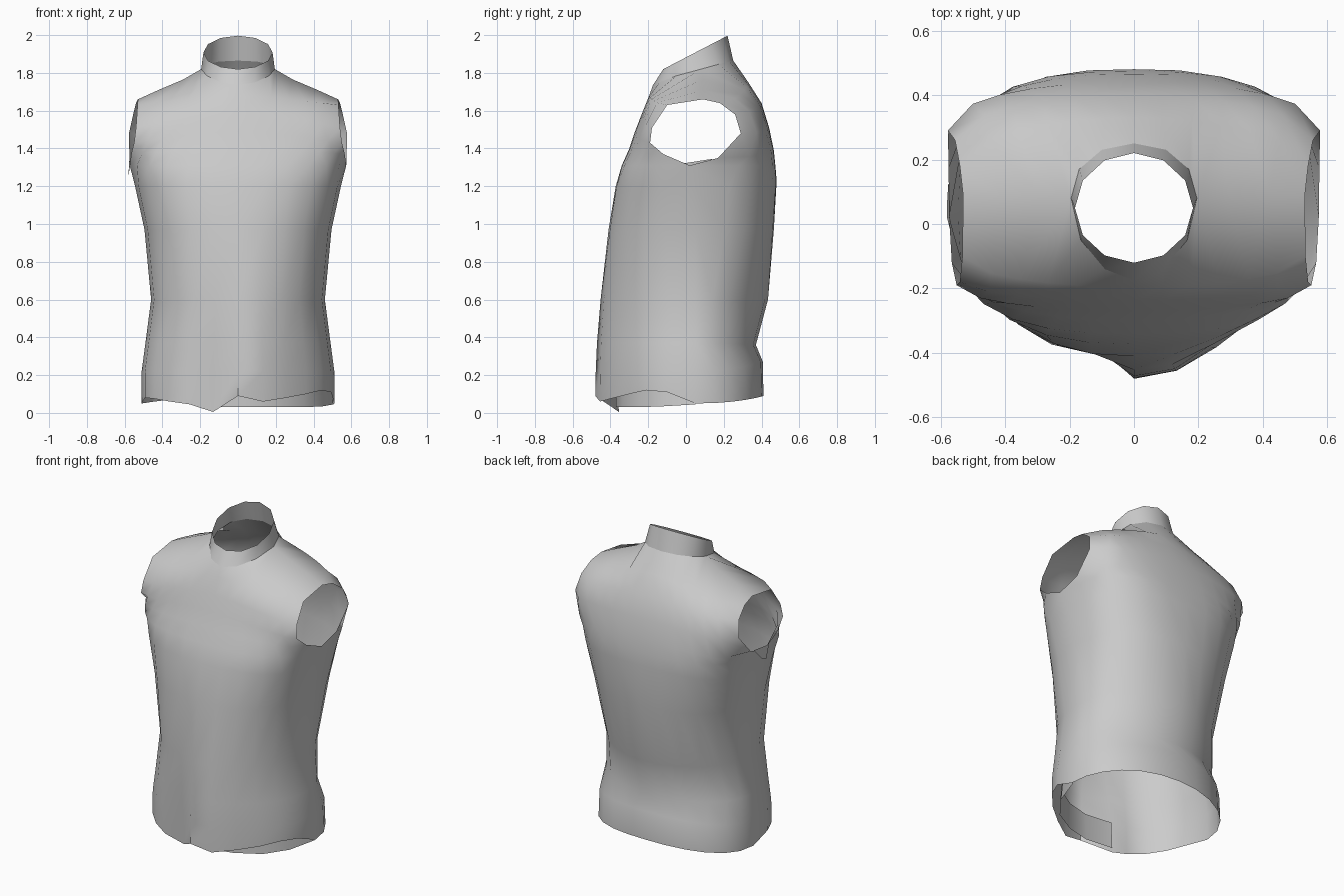
import bpy, bmesh, math

if "Cube" in bpy.data.objects:
    bpy.data.objects.remove(bpy.data.objects["Cube"])

N = 6  # columns from centre line to side seam


def make(name, grids, angle=50):
    """Skin one or more point grids, weld shared seams, shade smooth."""
    bm = bmesh.new()
    for rows in grids:
        vs = [[bm.verts.new(p) for p in r] for r in rows]
        for a, b in zip(vs, vs[1:]):
            for i in range(len(a) - 1):
                bm.faces.new((a[i], a[i + 1], b[i + 1], b[i]))
    bmesh.ops.remove_doubles(bm, verts=bm.verts, dist=0.002)
    bmesh.ops.recalc_face_normals(bm, faces=bm.faces)
    me = bpy.data.meshes.new(name)
    bm.to_mesh(me)
    bm.free()
    ob = bpy.data.objects.new(name, me)
    bpy.context.collection.objects.link(ob)
    bpy.context.view_layer.objects.active = ob
    ob.select_set(True)
    bpy.ops.object.shade_smooth_by_angle(angle=math.radians(angle))
    ob.select_set(False)
    return ob


def mirrored(half):
    return [(-x, y, z) for x, y, z in half[:0:-1]] + half


def row(cy, cz, edge, p, k):
    """Curved row from the centre line to the side edge, then mirrored."""
    ex, ey, ez = edge
    half = []
    for i in range(N + 1):
        f = math.sin(i / N * math.pi / 2) * (1 - k) + i / N * k
        d = max(0, 1 - f ** p) ** (1 / p)
        half.append((ex * f, ey + (cy - ey) * d, ez + (cz - ez) * (1 - f ** (2 - .6 * k))))
    return mirrored(half)


# shared side seam, armhole edges and shoulder seam
seam = [(.51, .05, .05), (.51, .05, .22), (.49, .05, .37), (.46, .05, .6),
        (.495, .05, .97), (.545, .04, 1.2), (.573, .02, 1.31)]
hole_front = [(.565, -.12, 1.37), (.55, -.19, 1.43), (.54, -.18, 1.51), (.532, -.1, 1.63)]
hole_back = [(.575, .17, 1.35), (.577, .29, 1.48), (.555, .26, 1.58), (.54, .18, 1.64)]
shoulder = [(.195, .08, 1.82), (.29, .09, 1.765), (.42, .09, 1.71), (.53, .09, 1.66)]
neck_front = [(0, -.175, 1.735), (.09, -.14, 1.75), (.165, -.05, 1.785)]
neck_back = [(0, .25, 1.865), (.1, .23, 1.86), (.17, .17, 1.845)]

# centre-line profiles (y, z)
front_mid = [(-.47, .05), (-.465, .22), (-.455, .37), (-.44, .6), (-.41, .97), (-.372, 1.2),
             (-.34, 1.31), (-.3, 1.4), (-.27, 1.49), (-.235, 1.58), (-.195, 1.68)]
back_mid = [(.41, .09), (.407, .27), (.37, .36), (.434, .6), (.465, .97), (.48, 1.23),
            (.473, 1.31), (.465, 1.39), (.44, 1.51), (.4, 1.64), (.33, 1.75)]
# roundness of each row: lower is rounder, higher is boxier
front_p = [2, 2, 2, 2.1, 2.4, 2.6, 2.8, 2.2, 2, 2, 2]
back_p = [2.2, 2.1, 1.85, 1.9, 2.5, 2.8, 3, 2.5, 2.2, 2, 1.9]


def panel(mid, hole, neck, ps):
    rows = []
    for j, ((cy, cz), e) in enumerate(zip(mid, seam + hole)):
        k = max(0, min(1, (j - 5) / 4))
        rows.append(row(cy, cz, e, ps[j], k))
    return rows + [mirrored(neck + shoulder)]


front = panel(front_mid, hole_front, neck_front, front_p)
back = panel(back_mid, hole_back, neck_back, back_p)

# uneven front hem with a fold left of centre
hem_y = [.05, -.12, -.23, -.31, -.37, -.355, -.48, -.455, -.38, -.30, -.21, -.1, .05]
hem_z = [.05, .08, .075, .06, .045, .005, .09, .06, .08, .1, .12, .11, .05]
front[0] = [(x, y, z) for (x, _, _), y, z in zip(front[0], hem_y, hem_z)]
for j, w in ((1, .85), (2, .65), (3, .3)):
    front[j] = [(x, y + w * (h - y), z) for (x, y, z), h in zip(front[j], hem_y)]

make("vest_body", [front, back])

# standing collar, tilted up toward the back
base = neck_front + [shoulder[0]] + neck_back[::-1]
base_ring = base + [(-x, y, z) for x, y, z in base[-2::-1]]
rim = []
for i in range(13):
    a = i / 12 * 2 * math.pi
    y = .05 - .17 * math.cos(a)
    rim.append((.183 * math.sin(a), y, 1.82 + (y + .12) * .52))
make("collar", [[base_ring, rim]])

# under-lap of the front opening
low = [(-.13, -.35, .03), (.05, -.37, .03), (.2, -.335, .03),
       (.35, -.25, .03), (.45, -.12, .035), (.505, .05, .045)]
make("front_underlap", [[low, [(x * .97, y * 1.04 + .01, .2) for x, y, z in low]]])

# loose corner hanging from the left armhole
make("armhole_tab", [[[(-.57, -.02, 1.32), (-.575, .14, 1.345)],
                      [(-.58, .02, 1.25), (-.58, .06, 1.26)]]])
